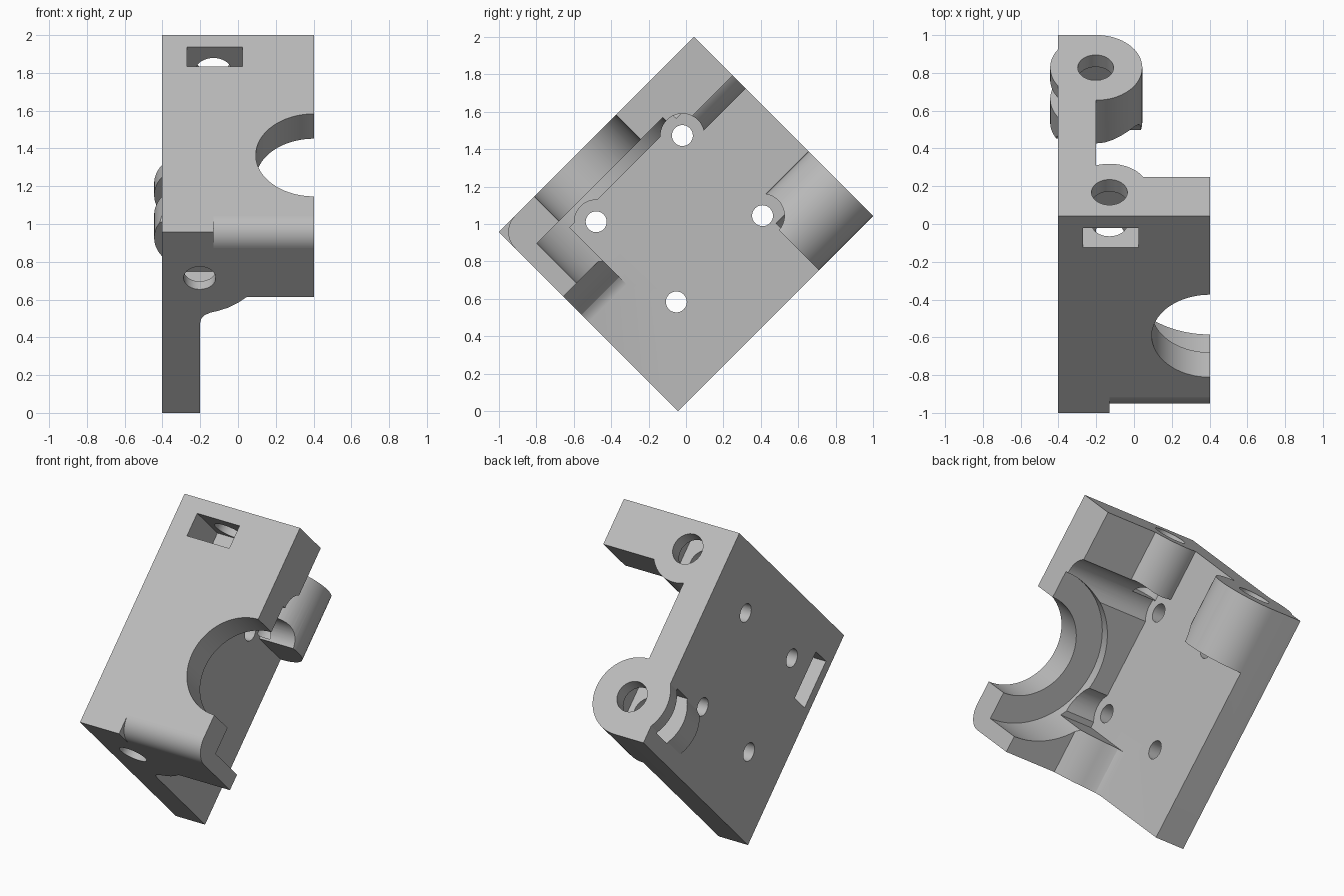
import bpy, bmesh, math
from mathutils import Matrix

cube = bpy.data.objects.get("Cube")
if cube:
    bpy.data.objects.remove(cube, do_unlink=True)

# Block frame: local axes are x (thickness), v (down the back), u (up the front slope)
S = math.sqrt(0.5)
U, V = 1.475, 1.354
LOW, BASE, TOP = -0.403, -0.2, 0.403
FRAME = Matrix(((1, 0, 0, 0), (0, S, S, -1), (0, -S, S, V * S), (0, 0, 0, 1)))

grey = bpy.data.materials.new("plain_grey")
grey.use_nodes = True
grey.diffuse_color = (0.5, 0.5, 0.5, 1)
grey.node_tree.nodes["Principled BSDF"].inputs["Base Color"].default_value = (0.5, 0.5, 0.5, 1)


def prism(name, points, axis, start, end):
    """Extrude a 2D outline along x, v or u."""
    place = {"u": lambda p, t: (p[0], p[1], t),
             "v": lambda p, t: (p[0], t, p[1]),
             "x": lambda p, t: (t, p[0], p[1])}[axis]
    bm = bmesh.new()
    face = bm.faces.new([bm.verts.new(place(p, start)) for p in points])
    new = bmesh.ops.extrude_face_region(bm, geom=[face])["geom"]
    shift = place((0, 0), end - start)
    bmesh.ops.translate(bm, vec=shift, verts=[g for g in new if isinstance(g, bmesh.types.BMVert)])
    bmesh.ops.recalc_face_normals(bm, faces=bm.faces)
    mesh = bpy.data.meshes.new(name)
    bm.to_mesh(mesh)
    bm.free()
    mesh.materials.append(grey)
    obj = bpy.data.objects.new(name, mesh)
    bpy.context.collection.objects.link(obj)
    return obj


def arc(a, b, r, first=0, last=360, n=64):
    full = last - first == 360
    steps = n if full else n + 1
    angles = [math.radians(first + (last - first) * i / n) for i in range(steps)]
    return [(a + r * math.cos(t), b + r * math.sin(t)) for t in angles]


def rect(a0, a1, b0, b1):
    return [(a0, b0), (a1, b0), (a1, b1), (a0, b1)]


def combine(target, tool, operation):
    mod = target.modifiers.new(operation.lower(), "BOOLEAN")
    mod.operation, mod.solver, mod.object = operation, "EXACT", tool
    bpy.context.view_layer.update()
    graph = bpy.context.evaluated_depsgraph_get()
    mesh = bpy.data.meshes.new_from_object(target.evaluated_get(graph))
    target.modifiers.clear()
    target.data = mesh
    bpy.data.objects.remove(tool, do_unlink=True)


# Mounting plate
body = prism("bracket_body", rect(0, V, 0, U), "x", LOW, BASE)

# Lower boss outline: wall, rounded shoulder and fillet down to the plate
shoulder = [(LOW, 0), (TOP, 0), (TOP, 0.487), (0.045, 0.487), (0.0, 0.53), (-0.05, 0.565),
            (-0.1, 0.588), (-0.15, 0.605), (-0.18, 0.625), (-0.195, 0.65), (BASE, 0.68), (LOW, 0.68)]

solids = [
    prism("face_wall", rect(LOW, TOP, 0, 0.25), "u", 0, U),
    prism("upper_wall", rect(LOW, TOP, 0, 0.292), "u", 1.05, U),
    prism("upper_boss", arc(-0.13, 0.177, 0.213, -20, 170) + [(LOW + 0.02, 0.1)], "u", 1.05, U),
    prism("back_boss", arc(BASE, 1.11, 0.244), "u", 1.066, U),
    prism("lower_boss", shoulder, "u", 0, 0.285),
]
for solid in solids:
    combine(body, solid, "UNION")

cuts = [
    # Large half-round opening and the wider pocket behind it
    prism("opening", arc(TOP, 0.576, 0.309, n=96), "v", -0.1, 0.5),
    prism("pocket", arc(TOP, 0.576, 0.476, n=96), "v", 0.186, 0.9),
    # Rounded lower front edge
    prism("edge_round", [(-0.05, 0.12), (-0.05, -0.05), (0.12, -0.05)]
          + arc(0.12, 0.12, 0.12, 270, 180, 16), "x", -0.13, 0.6),
    # Nut slots
    prism("upper_slot", rect(-0.27, 0.025, 1.24, 1.385), "v", -0.1, 0.285),
    prism("back_slot", rect(0.965, 1.255, 1.24, 1.385), "x", -0.6, -0.07),
    prism("lower_slot", rect(0.195, 0.495, 0.06, 0.2), "x", -0.6, -0.07),
    # Clamp screw bores
    prism("upper_bore", arc(-0.13, 0.177, 0.095, n=40), "u", 1.1, U + 0.1),
    prism("back_bore", arc(BASE - 0.003, 1.11, 0.095, n=40), "u", 1.08, U + 0.1),
    prism("lower_bore", arc(BASE - 0.003, 0.344, 0.085, n=40), "u", -0.1, 0.27),
]
# Four plate holes, with head clearance where they meet raised parts
for u in (0.406, 1.058):
    for v in (0.329, 0.935):
        cuts.append(prism("plate_hole", arc(v, u, 0.056, n=32), "x", -0.6, 0.6))
        if (u, v) != (0.406, 0.935):
            cuts.append(prism("head_clearance", arc(v, u, 0.117, n=48), "x", BASE, 0.6))
for cut in cuts:
    combine(body, cut, "DIFFERENCE")

# Stand the block on its edge
body.data.transform(FRAME)
body.data.update()
for other in bpy.context.selected_objects:
    other.select_set(False)
body.select_set(True)
bpy.context.view_layer.objects.active = body
bpy.ops.object.shade_smooth_by_angle(angle=math.radians(25))
